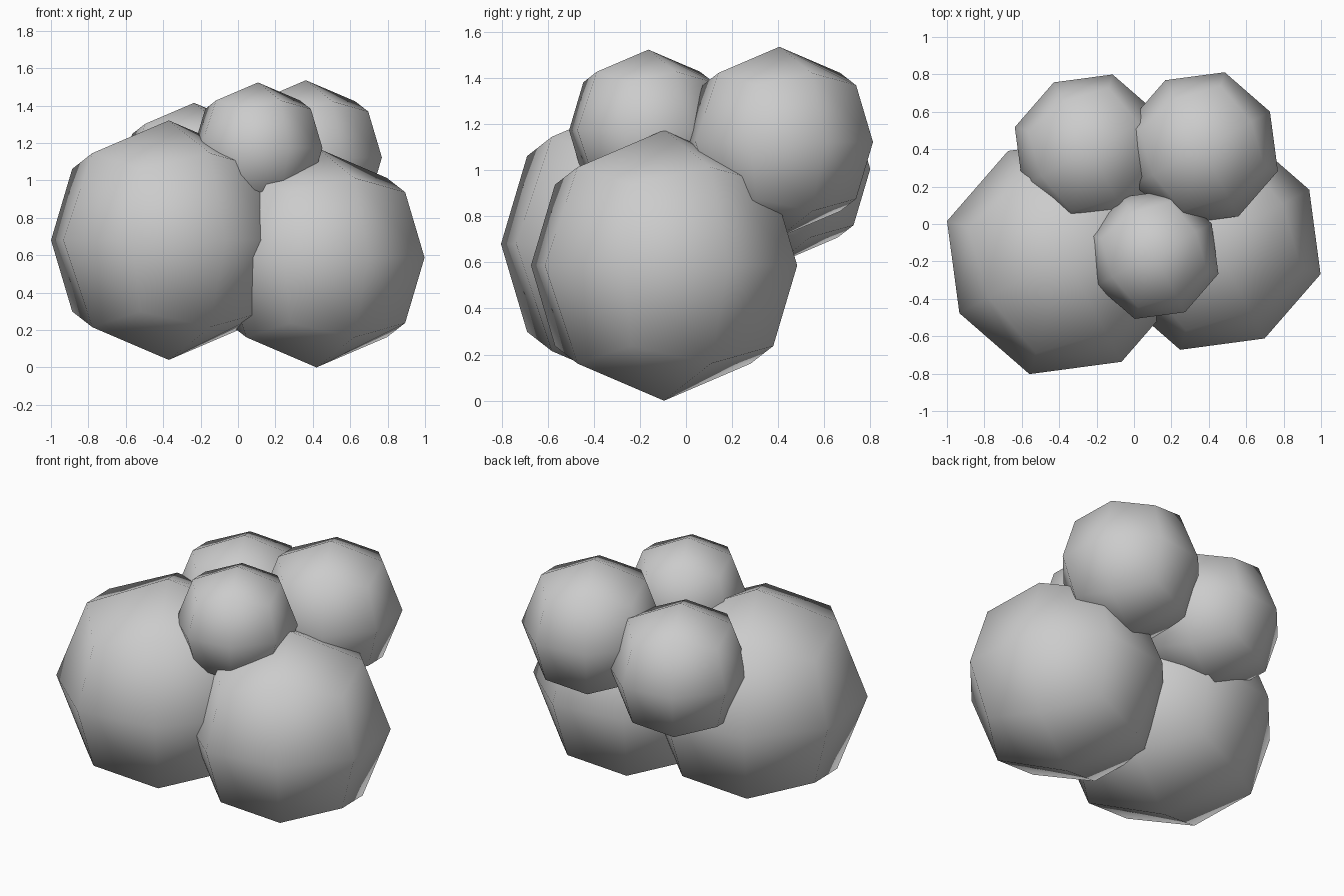
import bpy
import math

if "Cube" in bpy.data.objects:
    bpy.data.objects.remove(bpy.data.objects["Cube"])

# Pole radius of a subdivided cube (limit surface) relative to the cube's half size
POLE = 0.8393
SPIN = math.radians(28.3)


def puff(name, centre, radius):
    """Low-poly rounded ball: a cube with one level of smooth subdivision."""
    bpy.ops.mesh.primitive_cube_add(size=2 * radius / POLE, location=centre,
                                    rotation=(0, 0, SPIN))
    ob = bpy.context.object
    ob.name = name
    mod = ob.modifiers.new("round", 'SUBSURF')
    mod.levels = mod.render_levels = 1
    bpy.ops.object.modifier_apply(modifier=mod.name)
    bpy.ops.object.shade_smooth()
    return ob


# Two large lower puffs
puff("large_left_puff", (-0.37, -0.173, 0.68), 0.64)
puff("large_right_puff", (0.42, -0.095, 0.587), 0.587)

# Three smaller puffs piled on top
puff("top_front_puff", (0.107, -0.163, 1.173), 0.35)
puff("top_back_right_puff", (0.363, 0.405, 1.122), 0.413)
puff("top_back_left_puff", (-0.235, 0.397, 1.005), 0.409)
